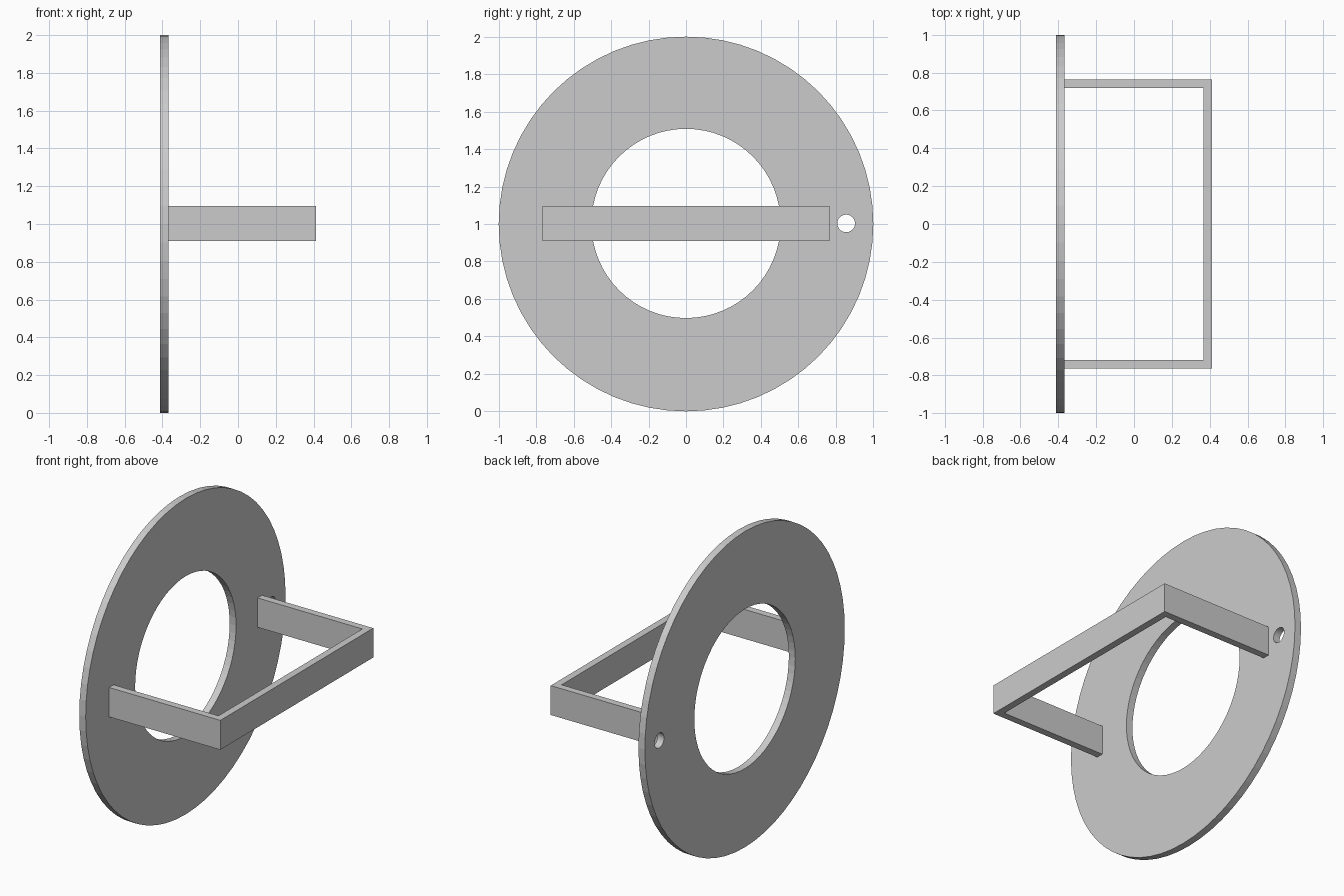
import bpy
import bmesh
import math

if "Cube" in bpy.data.objects:
    bpy.data.objects.remove(bpy.data.objects["Cube"])

X0, X1, X2 = -0.412, -0.367, 0.412   # disc back, disc front, handle front
MID = (X0 + X1) / 2


def cylinder(name, radius, depth, y, z, sides):
    """Cylinder lying along x."""
    bpy.ops.mesh.primitive_cylinder_add(
        vertices=sides, radius=radius, depth=depth,
        location=(MID, y, z), rotation=(0, math.pi / 2, 0))
    obj = bpy.context.object
    obj.name = name
    return obj


def cut(target, cutter):
    mod = target.modifiers.new("hole", 'BOOLEAN')
    mod.operation = 'DIFFERENCE'
    mod.solver = 'EXACT'
    mod.object = cutter
    bpy.context.view_layer.objects.active = target
    bpy.ops.object.modifier_apply(modifier=mod.name)
    bpy.data.objects.remove(cutter)


# Flat ring with a large opening and a small side hole
ring = cylinder("ring_plate", 1.0, X1 - X0, 0, 1.0, 64)
cut(ring, cylinder("opening_cutter", 0.505, 0.3, 0, 1.003, 64))
cut(ring, cylinder("small_hole_cutter", 0.047, 0.3, 0.855, 1.003, 32))

# U-shaped strap handle, extruded upwards from its plan outline
W, T = 0.765, 0.045
Z0, Z1 = 0.91, 1.096
outer = [(X1, W), (X2, W), (X2, -W), (X1, -W)]
inner = [(X1, -W + T), (X2 - T, -W + T), (X2 - T, W - T), (X1, W - T)]
bm = bmesh.new()
face = bm.faces.new([bm.verts.new((x, y, Z0)) for x, y in outer + inner])
res = bmesh.ops.extrude_face_region(bm, geom=[face])
top = [v for v in res["geom"] if isinstance(v, bmesh.types.BMVert)]
bmesh.ops.translate(bm, verts=top, vec=(0, 0, Z1 - Z0))
bmesh.ops.recalc_face_normals(bm, faces=bm.faces)
mesh = bpy.data.meshes.new("strap_handle")
bm.to_mesh(mesh)
bm.free()
handle = bpy.data.objects.new("strap_handle", mesh)
bpy.context.collection.objects.link(handle)
